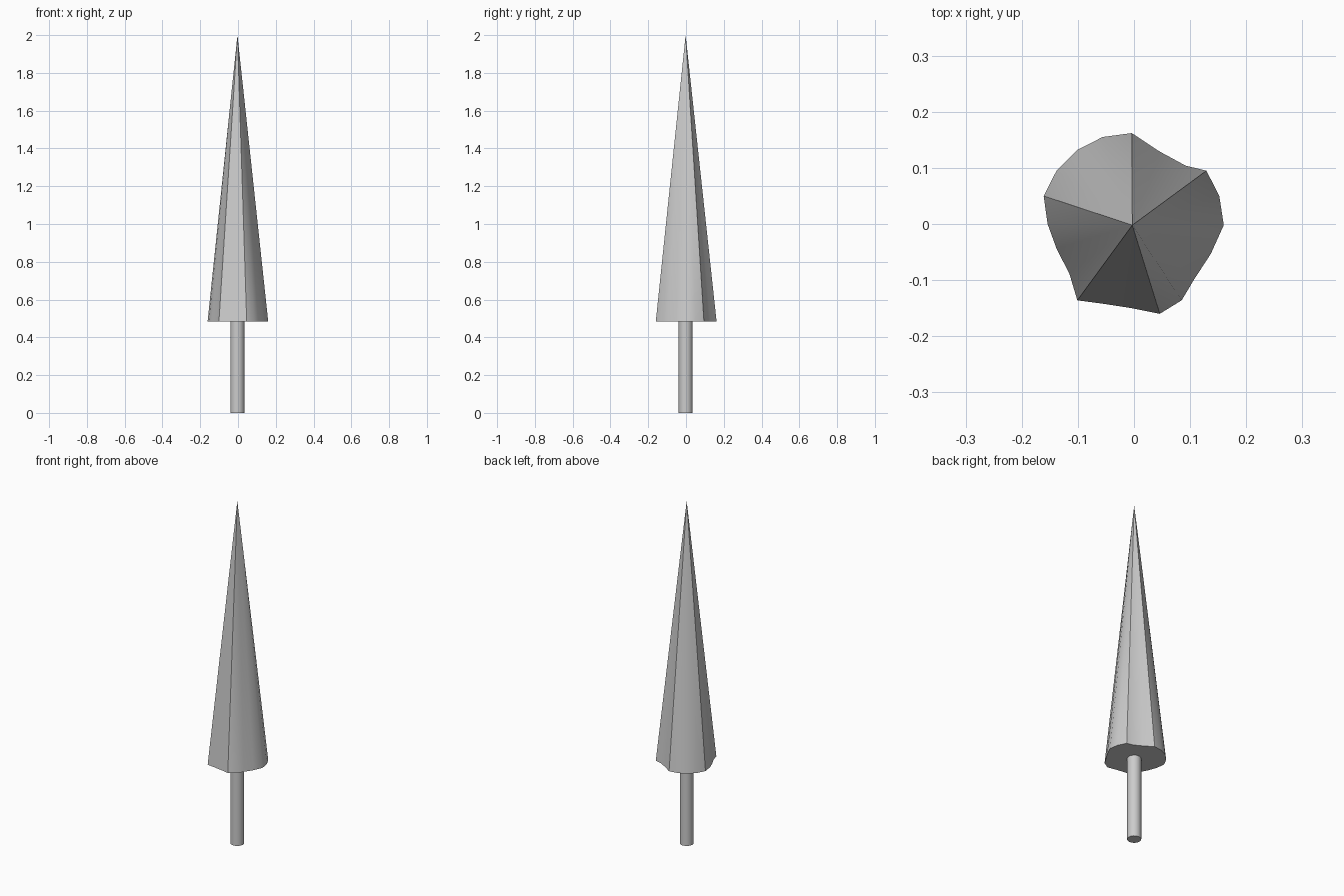
import bpy, bmesh

if "Cube" in bpy.data.objects:
    bpy.data.objects.remove(bpy.data.objects["Cube"])

BASE_Z, TOP_Z = 0.483, 2.0
CENTRE = (-0.003, -0.002)

# Irregular foliage outline, counter-clockwise seen from above
OUTLINE = [(0.160, -0.002), (0.152, 0.050), (0.129, 0.095), (0.092, 0.104), (0.046, 0.129),
           (-0.004, 0.162), (-0.056, 0.155), (-0.101, 0.132), (-0.138, 0.095), (-0.161, 0.050),
           (-0.154, 0.000), (-0.138, -0.044), (-0.115, -0.089), (-0.101, -0.136), (-0.056, -0.142),
           (-0.004, -0.150), (0.046, -0.160), (0.085, -0.136), (0.107, -0.099), (0.137, -0.053)]


def smooth(obj):
    bpy.ops.object.select_all(action='DESELECT')
    obj.select_set(True)
    bpy.context.view_layer.objects.active = obj
    bpy.ops.object.shade_smooth_by_angle(angle=0.6)


# Foliage: straight cone over the outline, flat underside
bm = bmesh.new()
ring = [bm.verts.new((x, y, BASE_Z)) for x, y in OUTLINE]
tip = bm.verts.new((*CENTRE, TOP_Z))
for a, b in zip(ring, ring[1:] + ring[:1]):
    bm.faces.new((a, b, tip))
bm.faces.new(ring[::-1])
mesh = bpy.data.meshes.new("foliage")
bm.to_mesh(mesh)
bm.free()
foliage = bpy.data.objects.new("foliage", mesh)
bpy.context.collection.objects.link(foliage)
smooth(foliage)

# Trunk: slim post ending at the foliage underside
bpy.ops.mesh.primitive_cylinder_add(vertices=16, radius=0.037, depth=BASE_Z,
                                    location=(*CENTRE, BASE_Z / 2))
trunk = bpy.context.object
trunk.name = "trunk"
smooth(trunk)
